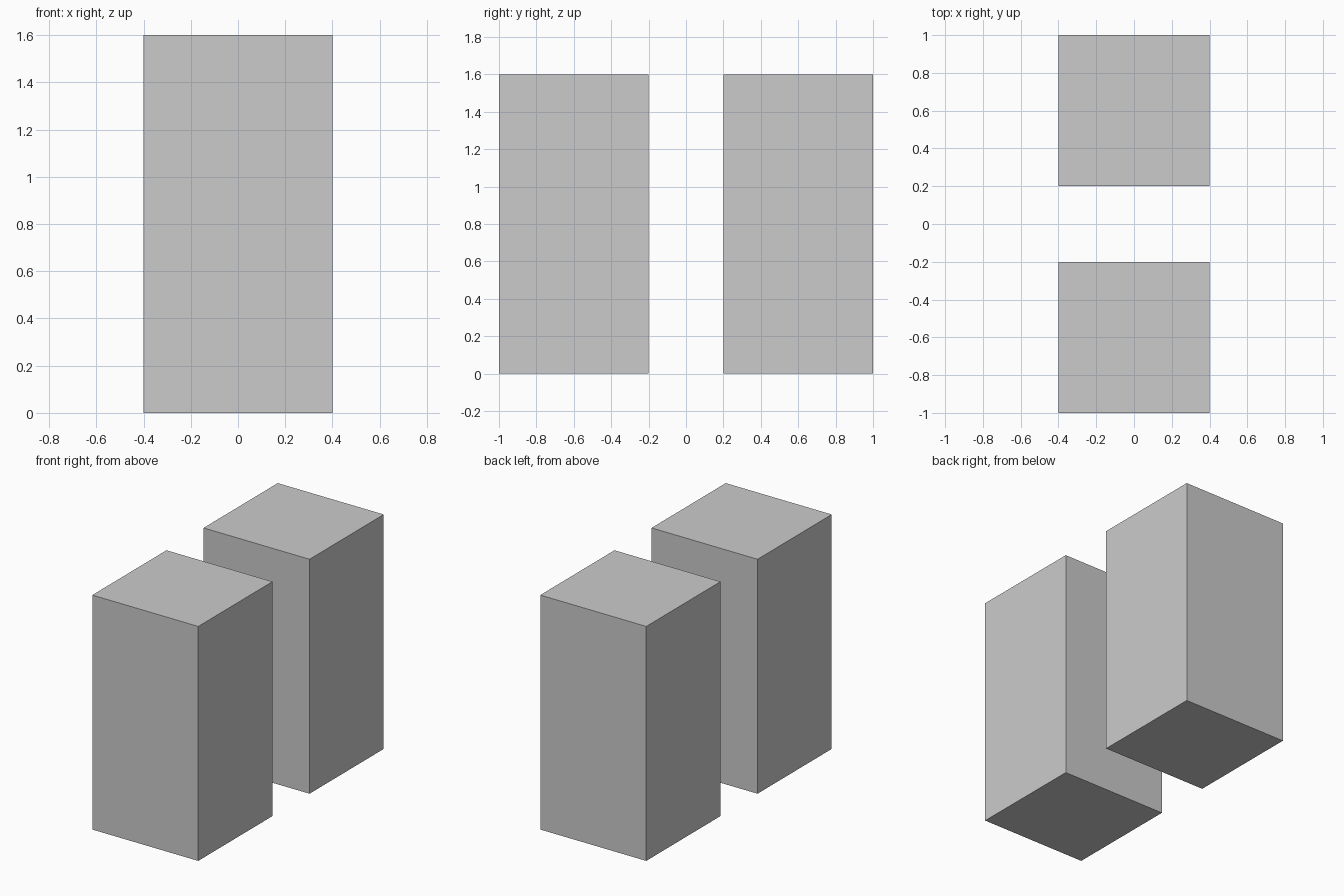
import bpy

if "Cube" in bpy.data.objects:
    bpy.data.objects.remove(bpy.data.objects["Cube"])

WIDTH, DEPTH, HEIGHT = 0.8, 0.8, 1.6
OFFSET = 0.6  # distance of each block's centre from the middle


def add_block(name, y):
    bpy.ops.mesh.primitive_cube_add(size=1, location=(0, y, HEIGHT / 2))
    block = bpy.context.object
    block.name = name
    block.scale = (WIDTH, DEPTH, HEIGHT)
    bpy.ops.object.transform_apply(location=False, rotation=False, scale=True)
    return block


# Two identical upright blocks, front and back
for name, side in (("front_block", -1), ("back_block", 1)):
    add_block(name, side * OFFSET)
